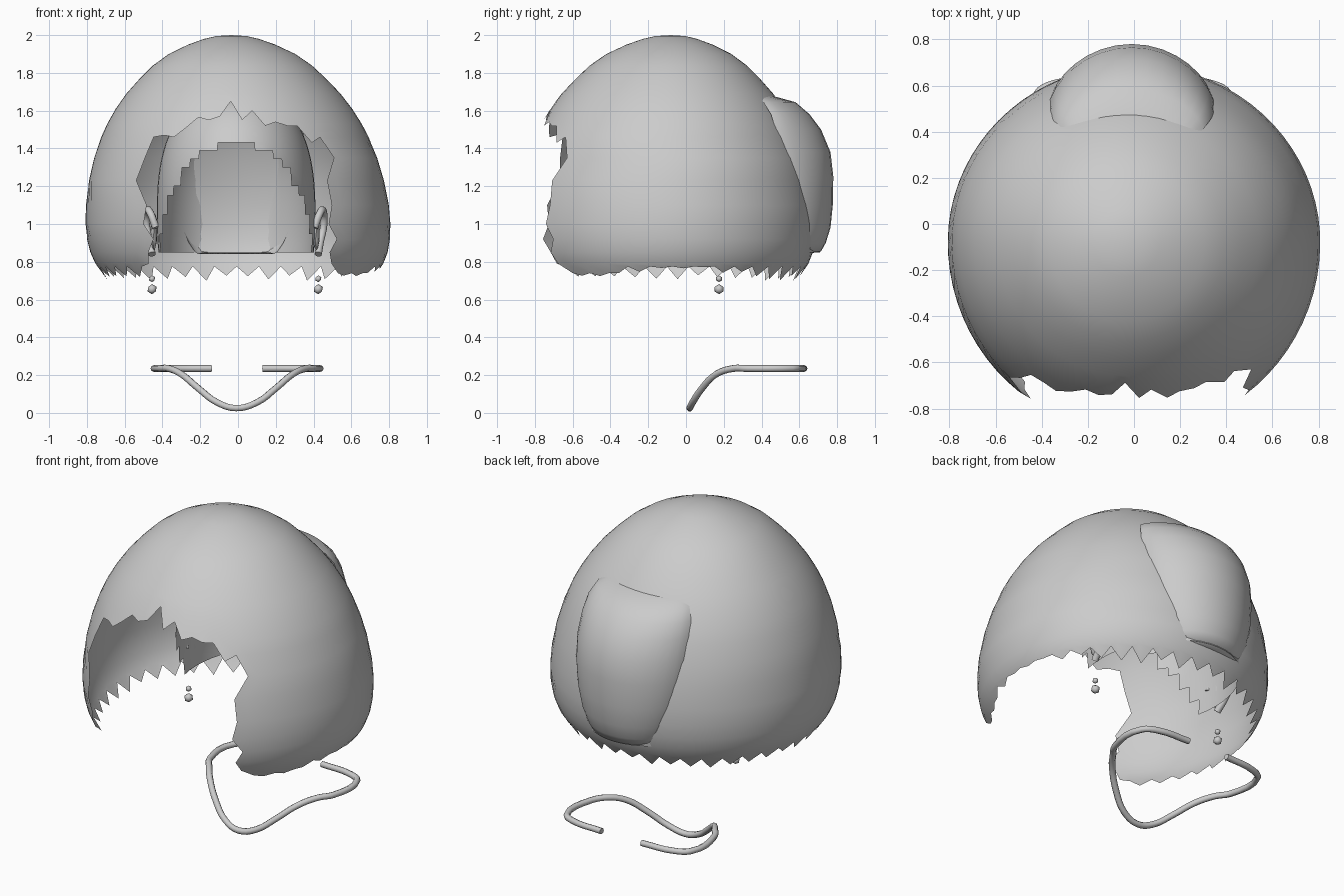
import bpy, bmesh, math, random
from mathutils import Vector

if "Cube" in bpy.data.objects:
    bpy.data.objects.remove(bpy.data.objects["Cube"])

random.seed(4)
grey = bpy.data.materials.new("soft grey")
grey.diffuse_color = (0.6, 0.6, 0.6, 1)
grey.use_nodes = True
grey.node_tree.nodes["Principled BSDF"].inputs["Base Color"].default_value = grey.diffuse_color


def finish(name, bm, angle=50):
    """Turn a bmesh into a smooth shaded object."""
    me = bpy.data.meshes.new(name)
    bm.to_mesh(me)
    bm.free()
    ob = bpy.data.objects.new(name, me)
    bpy.context.collection.objects.link(ob)
    me.materials.append(grey)
    bpy.ops.object.select_all(action='DESELECT')
    ob.select_set(True)
    bpy.context.view_layer.objects.active = ob
    bpy.ops.object.shade_smooth_by_angle(angle=math.radians(angle))
    return ob


def lerp_table(table, t):
    """Linear lookup in a list of (key, value) with falling keys."""
    for (k0, v0), (k1, v1) in zip(table, table[1:]):
        if t >= k1:
            return v0 + (v1 - v0) * (min(t, k0) - k0) / (k1 - k0)
    return table[-1][1]


# Hair shell: rows follow a dome profile (height, radius)
PROFILE = [(2.0, 0), (1.995, .08), (1.98, .145), (1.95, .23), (1.9, .335), (1.84, .42), (1.77, .493),
           (1.69, .567), (1.61, .626), (1.53, .674), (1.46, .708), (1.35, .749), (1.23, .781), (1.1, .802),
           (1.0, .807), (.92, .802), (.85, .787), (.79, .762), (.7, .70)]
LEFT_EDGE = [(1.46, -.43), (1.35, -.48), (1.23, -.53), (1.1, -.48), (1.0, -.5), (.92, -.45), (.85, -.48), (.7, -.48)]
RIGHT_EDGE = [(1.46, .45), (1.35, .52), (1.23, .48), (1.1, .5), (1.0, .48), (.92, .52), (.85, .48), (.7, .5)]
FRINGE = [1.46, 1.47, 1.46, 1.51, 1.565, 1.55, 1.57, 1.65, 1.55, 1.6, 1.52, 1.54, 1.52, 1.52, 1.43, 1.46]
BACK, FRONT, OPEN_ROW, BLEND_ROW = 60, len(FRINGE) - 1, 10, 7


def hair_point(angle, z):
    """Angle 0 is the front, growing towards +x."""
    r = lerp_table(PROFILE, z)
    c = math.cos(angle)
    stretch = 1.02 if c > 0 else .955
    return Vector((r * math.sin(angle) - .035 * (z - 1), -.08 - r * c * stretch, z))


def edge_angle(table, z):
    return math.asin(lerp_table(table, z) / max(.7, lerp_table(PROFILE, z)))


bm = bmesh.new()
last = len(PROFILE) - 1
grid = {}
for i, (z, r) in enumerate(PROFILE):
    if i == 0:
        continue
    a0, a1 = edge_angle(RIGHT_EDGE, z), edge_angle(LEFT_EDGE, z) + 2 * math.pi
    for c in range(BACK + 1):                   # sides and back, ending in ragged tips
        a = a0 + (a1 - a0) * c / BACK
        zz = z
        if i == last:
            depth = .02 if .08 < c / BACK < .3 else .065
            zz = .775 - (depth + random.uniform(-.02, .015)) * (c % 2)
            if c < 6:
                zz = min(zz, .74)
        grid[i, c] = bm.verts.new(hair_point(a, zz))
    if i <= OPEN_ROW:                           # forehead, ending in a ragged fringe
        zb = PROFILE[BLEND_ROW][0]
        for c in range(1, FRONT):
            a = a1 + (a0 + 2 * math.pi - a1) * c / FRONT
            zz = z
            if i > BLEND_ROW:
                zz = zb + (FRINGE[c] - zb) * (i - BLEND_ROW) / (OPEN_ROW - BLEND_ROW)
            grid[i, BACK + c] = bm.verts.new(hair_point(a, zz))
ring = BACK + FRONT
crown = bm.verts.new(hair_point(0, 2.0))
for c in range(ring):
    n = (c + 1) % ring
    bm.faces.new((crown, grid[1, c], grid[1, n]))
    for i in range(1, last if c < BACK else OPEN_ROW):
        bm.faces.new((grid[i, c], grid[i + 1, c], grid[i + 1, n], grid[i, n]))
finish("hair_shell", bm, 80)

# Bun at the back: rows of (height, half width, edge y, outer y)
BUN = [(1.62, .2, .4, .42), (1.675, .26, .38, .47), (1.645, .31, .41, .58), (1.58, .34, .45, .655),
       (1.5, .355, .475, .715), (1.38, .36, .51, .765), (1.25, .35, .54, .78), (1.1, .325, .565, .777),
       (.98, .285, .585, .765), (.9, .25, .59, .74), (.855, .22, .59, .715), (.84, .2, .58, .64), (.85, .18, .55, .56)]
bm = bmesh.new()
rows = []
for z, w, ye, yo in BUN:
    row = []
    for k in range(17):
        u = math.sin((k / 8 - 1) * math.pi / 2)
        row.append(bm.verts.new((u * w - .01, ye + (yo - ye) * max(0, 1 - u * u) ** .65, z)))
    rows.append(row)
for p, q in zip(rows, rows[1:]):
    for k in range(16):
        bm.faces.new((p[k], p[k + 1], q[k + 1], q[k]))
bmesh.ops.recalc_face_normals(bm, faces=bm.faces)
if sum(f.normal.y for f in bm.faces) < 0:
    bmesh.ops.reverse_faces(bm, faces=bm.faces)
finish("bun", bm, 60)

# Inner scalp: an open, steep-sided cap with a stepped hairline
bm = bmesh.new()
bmesh.ops.create_uvsphere(bm, u_segments=48, v_segments=40, radius=1)
for v in bm.verts:
    rho = math.hypot(v.co.x, v.co.y)
    k = max(0, 1 - min(1, abs(v.co.z)) ** 2.5) ** .4 / rho if rho > .001 else 0
    v.co = Vector((v.co.x * k * .42 - .01, v.co.y * k * .52 + .2, v.co.z * .65 + 1.05))
cut = []
for f in bm.faces:
    m = f.calc_center_median()
    if m.z < .83 or (m.z < 1.44 and m.y < -.27 + (1.44 - m.z) * .6):
        cut.append(f)
bmesh.ops.delete(bm, geom=cut, context='FACES')
finish("scalp", bm, 60)


def tube(name, points, radius, sides=2):
    """Round tube along a smooth path."""
    cu = bpy.data.curves.new(name, 'CURVE')
    cu.dimensions = '3D'
    cu.bevel_depth = radius
    cu.bevel_resolution = sides
    cu.use_fill_caps = True
    cu.resolution_u = 4
    sp = cu.splines.new('BEZIER')
    sp.bezier_points.add(len(points) - 1)
    for b, p in zip(sp.bezier_points, points):
        b.co = p
        b.handle_left_type = b.handle_right_type = 'AUTO'
    cu.materials.append(grey)
    ob = bpy.data.objects.new(name, cu)
    bpy.context.collection.objects.link(ob)
    return ob


def ball(name, centre, scale, level=2):
    bm = bmesh.new()
    bmesh.ops.create_icosphere(bm, subdivisions=level, radius=1)
    for v in bm.verts:
        v.co = Vector([a * s + c for a, s, c in zip(v.co, scale, centre)])
    return finish(name, bm)


# Ears and earrings on both sides
for side, label in ((-1, "left"), (1, "right")):
    x = side * .44 - .015
    tube(label + "_ear_rim", [(x - side * .02, .12, .98), (x + side * .01, .14, 1.06), (x + side * .025, .2, 1.07),
                              (x + side * .03, .25, 1.0), (x + side * .01, .22, .9), (x, .17, .84)], .02)
    ball(label + "_ear_bowl", (x - side * .01, .18, .96), (.018, .06, .1))
    ball(label + "_earring_bead", (x, .175, .71), (.018,) * 3, 1)
    ball(label + "_earring_drop", (x, .175, .655), (.027,) * 3, 1)

# Open necklace: a drooping front, straight sides and two ends behind
half = [(.1, .035, .055), (.2, .085, .13), (.29, .16, .205), (.36, .25, .235),
        (.41, .33, .235), (.41, .56, .235), (.34, .605, .235), (.13, .625, .235)]
path = [(-x - .01, y, z) for x, y, z in reversed(half)] + [(-.01, .02, .025)] + [(x, y, z) for x, y, z in half]
tube("necklace", path, .018)
